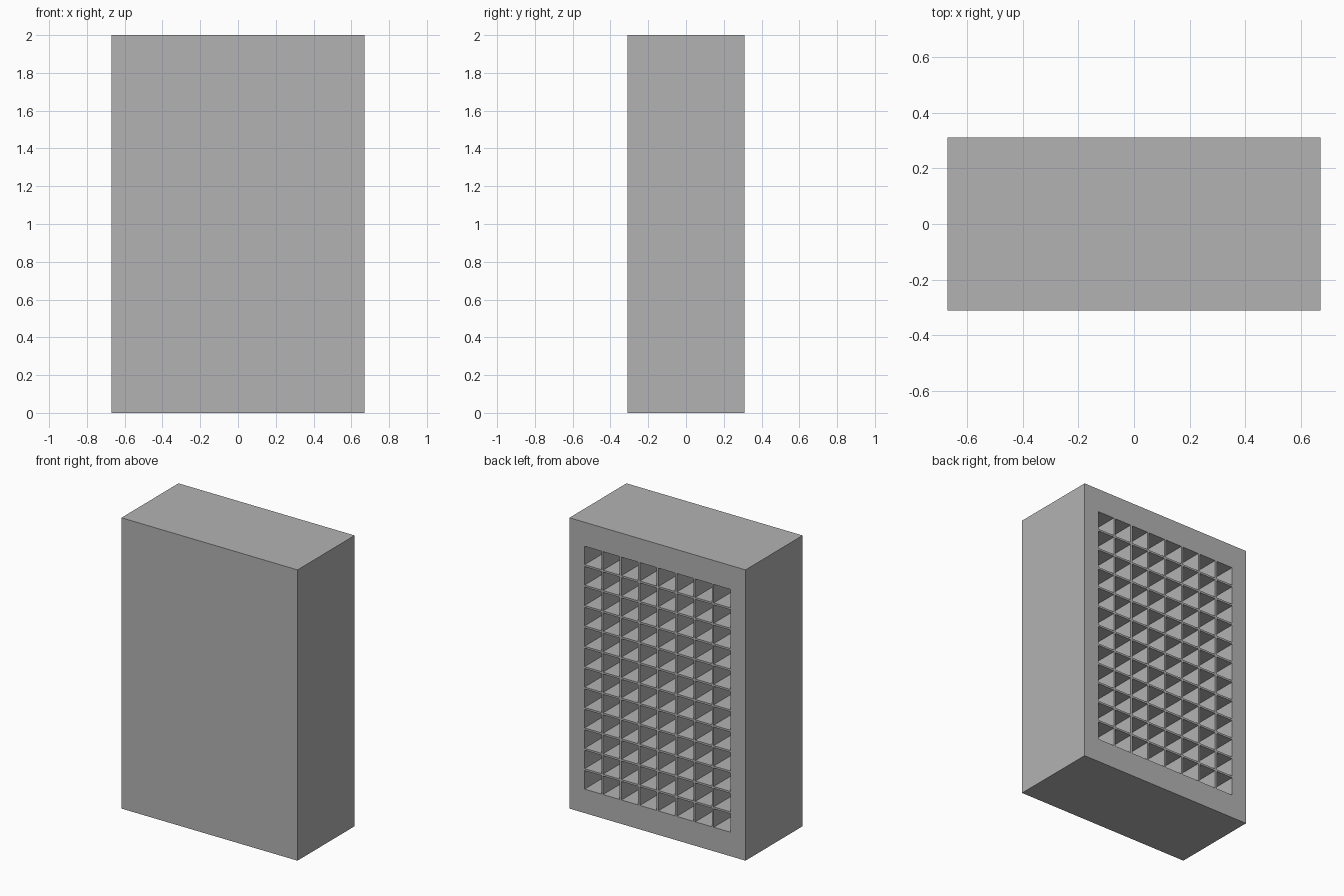
import bpy
import bmesh
from mathutils import Vector

cube = bpy.data.objects.get("Cube")
if cube:
    bpy.data.objects.remove(cube, do_unlink=True)

WIDTH, DEPTH, HEIGHT = 1.34, 0.62, 2.0
COLUMNS, ROWS = 8, 12
PITCH, HOLE = 0.1403, 0.127
POCKET_DEPTH = 0.5

grey = bpy.data.materials.new("mid_grey")
grey.use_nodes = True
colour = (0.45, 0.45, 0.45, 1)
grey.diffuse_color = colour
grey.node_tree.nodes["Principled BSDF"].inputs["Base Color"].default_value = colour


def cut_lines(count, size, middle):
    """Edges of the block and of each evenly spaced pocket along one axis."""
    start = middle - ((count - 1) * PITCH + HOLE) / 2
    lines = [middle - size / 2]
    for i in range(count):
        lines += [start + i * PITCH, start + i * PITCH + HOLE]
    return lines + [middle + size / 2]


xs = cut_lines(COLUMNS, WIDTH, 0)
zs = cut_lines(ROWS, HEIGHT, HEIGHT / 2)
bm = bmesh.new()

# Back face, divided into frame, thin bars and pocket openings
verts = [[bm.verts.new((x, DEPTH / 2, z)) for z in zs] for x in xs]
pockets = []
for i in range(len(xs) - 1):
    for j in range(len(zs) - 1):
        face = bm.faces.new((verts[i][j], verts[i][j + 1],
                             verts[i + 1][j + 1], verts[i + 1][j]))
        if i % 2 and j % 2:
            pockets.append(face)

# Outer walls and closed front
rim = [e for e in bm.edges if e.is_boundary]
walls = bmesh.ops.extrude_edge_only(bm, edges=rim)["geom"]
bmesh.ops.translate(bm, vec=Vector((0, -DEPTH, 0)),
                    verts=[g for g in walls if isinstance(g, bmesh.types.BMVert)])
bmesh.ops.holes_fill(bm, edges=[e for e in bm.edges if e.is_boundary], sides=0)

# Square pockets sunk from the back
for face in pockets:
    sunk = bmesh.ops.extrude_discrete_faces(bm, faces=[face])["faces"][0]
    bmesh.ops.translate(bm, vec=Vector((0, -POCKET_DEPTH, 0)), verts=sunk.verts)

bmesh.ops.remove_doubles(bm, verts=bm.verts, dist=0.0001)
bmesh.ops.recalc_face_normals(bm, faces=bm.faces)
mesh = bpy.data.meshes.new("pocketed_block")
bm.to_mesh(mesh)
bm.free()
mesh.materials.append(grey)
block = bpy.data.objects.new("pocketed_block", mesh)
bpy.context.collection.objects.link(block)
